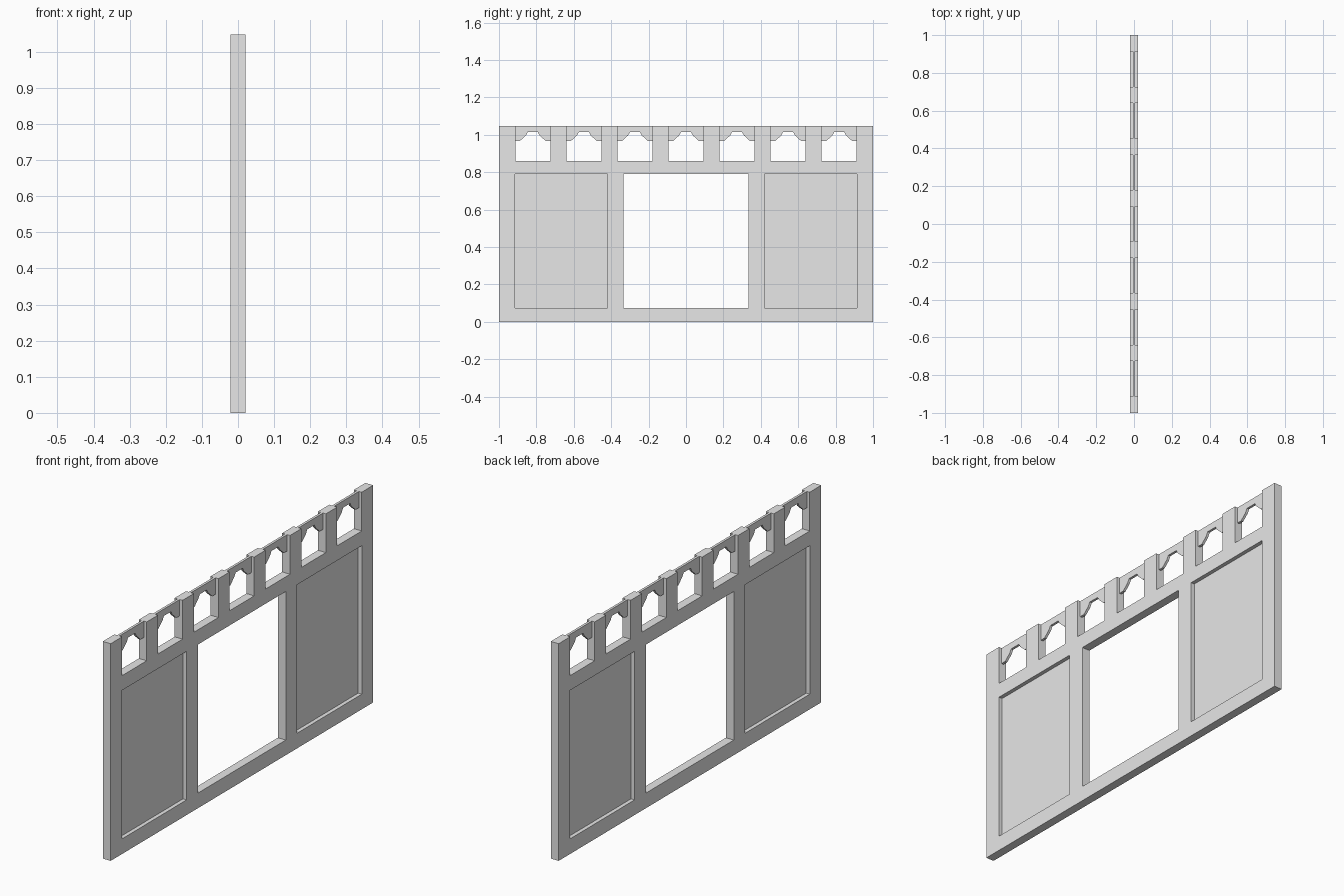
import bpy, bmesh
from mathutils import Matrix

if "Cube" in bpy.data.objects:
    bpy.data.objects.remove(bpy.data.objects["Cube"])

HALF = 0.021          # half wall thickness
TOP = 1.047           # wall height
SILL = 0.86           # bottom of the small openings
W = 0.0935            # half width of a small opening
CENTRES = [(i - 3) * 0.273 for i in range(7)]

grey = bpy.data.materials.new("light_grey")
grey.diffuse_color = (0.8, 0.8, 0.8, 1)
grey.use_nodes = True
grey.node_tree.nodes["Principled BSDF"].inputs["Base Color"].default_value = grey.diffuse_color

# local x -> world y, local y -> world z, local z -> world x
TO_WALL = Matrix(((0, 0, 1, 0), (1, 0, 0, 0), (0, 1, 0, 0), (0, 0, 0, 1)))


def rect(y0, y1, z0, z1):
    return [(y0, z0), (y1, z0), (y1, z1), (y0, z1)]


def slab(name, loops, half):
    """Extrude closed (y, z) outlines, inner ones being holes, along x."""
    cu = bpy.data.curves.new(name + "_outline", 'CURVE')
    cu.dimensions = '2D'
    cu.fill_mode = 'BOTH'
    cu.extrude = half
    for pts in loops:
        sp = cu.splines.new('POLY')
        sp.points.add(len(pts) - 1)
        for p, (y, z) in zip(sp.points, pts):
            p.co = (y, z, 0, 1)
        sp.use_cyclic_u = True
    tmp = bpy.data.objects.new(name + "_outline", cu)
    bpy.context.collection.objects.link(tmp)
    dg = bpy.context.evaluated_depsgraph_get()
    me = bpy.data.meshes.new_from_object(tmp.evaluated_get(dg))
    bpy.data.objects.remove(tmp)
    bpy.data.curves.remove(cu)
    bm = bmesh.new()
    bm.from_mesh(me)
    bmesh.ops.transform(bm, matrix=TO_WALL, verts=bm.verts)
    bmesh.ops.remove_doubles(bm, verts=bm.verts, dist=1e-5)
    bmesh.ops.recalc_face_normals(bm, faces=bm.faces)
    for f in bm.faces:
        f.smooth = False
    bm.to_mesh(me)
    bm.free()
    me.name = name
    me.materials.clear()
    me.materials.append(grey)
    ob = bpy.data.objects.new(name, me)
    bpy.context.collection.objects.link(ob)
    return ob


# frame: outline with post notches along the top, plus three large holes
outline = [(1, TOP), (1, 0), (-1, 0), (-1, TOP)]
for c in CENTRES:
    outline += [(c - W, TOP), (c - W, SILL), (c + W, SILL), (c + W, TOP)]
bays = [(-0.913, -0.421), (-0.334, 0.334), (0.421, 0.913)]
slab("wall_frame", [outline] + [rect(a, b, 0.073, 0.789) for a, b in bays], HALF)

# thin infill panels in the two side bays
for side, (a, b) in (("left", bays[0]), ("right", bays[2])):
    slab(side + "_panel", [rect(a, b, 0.073, 0.789)], 0.002)

# thin faceted arch heads between the posts
half_arch = [(W, 0.968), (0.068, 0.968), (0.037, 0.996), (0.027, 1.014)]
arch = [(W, TOP)] + half_arch + [(-y, z) for y, z in reversed(half_arch)] + [(-W, TOP)]
for i, c in enumerate(CENTRES):
    slab("arch_head_%d" % (i + 1), [[(c + y, z) for y, z in arch]], 0.006)
